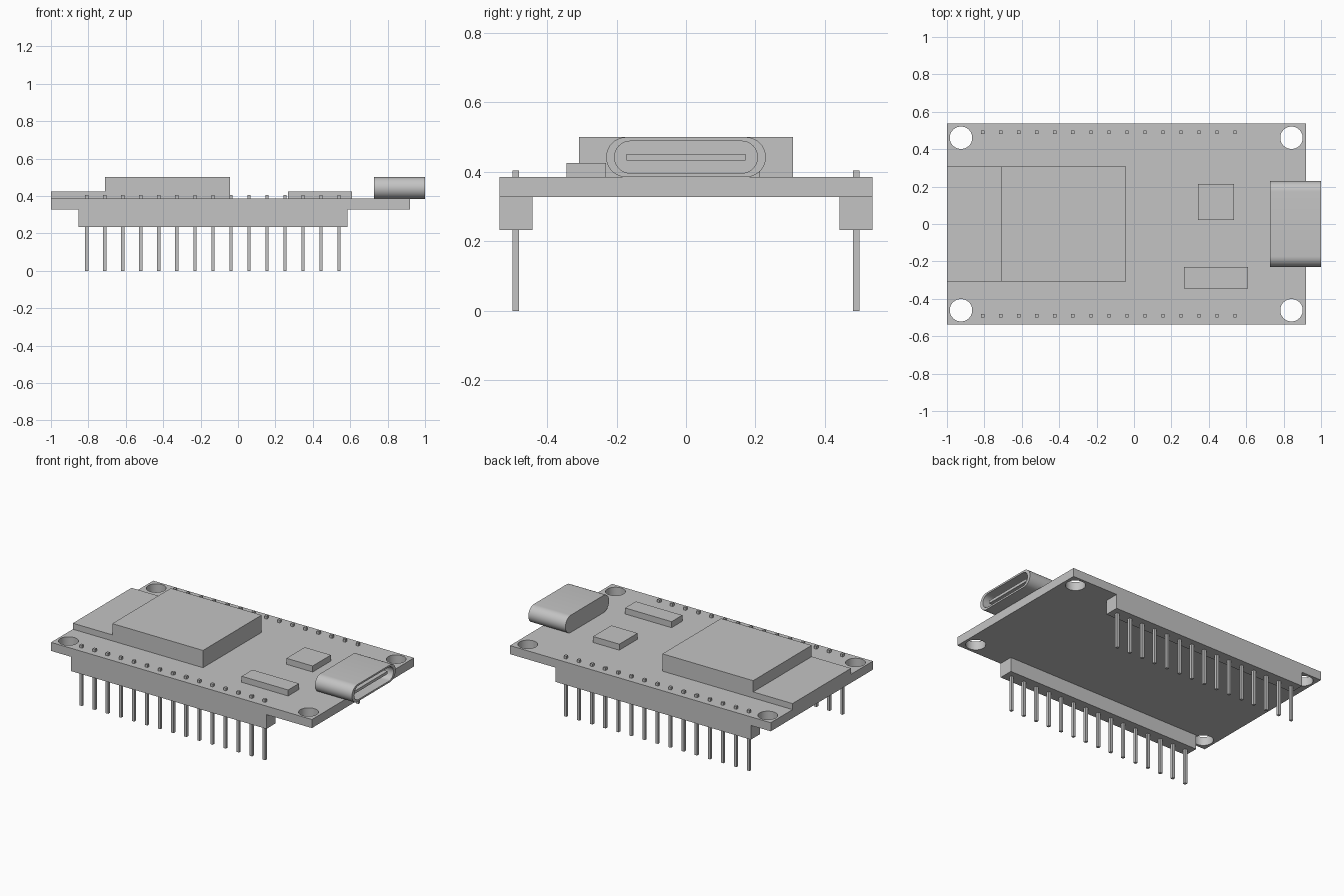
import bpy, bmesh, math
from mathutils import Matrix, Vector

cube = bpy.data.objects.get("Cube")
if cube:
    bpy.data.objects.remove(cube, do_unlink=True)

# Single flat grey
GREY = (0.55, 0.55, 0.55, 1)
grey = bpy.data.materials.new("plain_grey")
grey.use_nodes = True
grey.diffuse_color = GREY
grey.node_tree.nodes["Principled BSDF"].inputs["Base Color"].default_value = GREY

BOARD_BOTTOM, BOARD_TOP = 0.328, 0.385
HALF_WIDTH = 0.537


def finish(name, bm):
    bmesh.ops.recalc_face_normals(bm, faces=bm.faces)
    mesh = bpy.data.meshes.new(name)
    bm.to_mesh(mesh)
    bm.free()
    mesh.materials.append(grey)
    obj = bpy.data.objects.new(name, mesh)
    bpy.context.scene.collection.objects.link(obj)
    return obj


def add_box(bm, x, y, z):
    """Add a box given its (low, high) range on each axis."""
    ranges = (x, y, z)
    centre = Vector([(a + b) / 2 for a, b in ranges])
    size = [abs(b - a) for a, b in ranges]
    bmesh.ops.create_cube(bm, size=1,
                          matrix=Matrix.Translation(centre) @ Matrix.Diagonal((*size, 1)))


def box(name, x, y, z):
    bm = bmesh.new()
    add_box(bm, x, y, z)
    return finish(name, bm)


def smooth(obj):
    bpy.ops.object.select_all(action='DESELECT')
    obj.select_set(True)
    bpy.context.view_layer.objects.active = obj
    bpy.ops.object.shade_smooth_by_angle(angle=math.radians(30))


# Circuit board with four mounting holes
board = box("circuit_board", (-1, 0.92), (-HALF_WIDTH, HALF_WIDTH), (BOARD_BOTTOM, BOARD_TOP))
bm = bmesh.new()
for x in (-0.925, 0.842):
    for y in (-0.461, 0.461):
        bmesh.ops.create_cone(bm, cap_ends=True, segments=48, radius1=0.06, radius2=0.06,
                              depth=0.3, matrix=Matrix.Translation((x, y, BOARD_TOP)))
cutter = finish("hole_cutter", bm)
cutter.hide_render = True
holes = board.modifiers.new("mounting_holes", 'BOOLEAN')
holes.operation = 'DIFFERENCE'
holes.solver = 'EXACT'
holes.object = cutter
bpy.ops.object.select_all(action='DESELECT')
board.select_set(True)
bpy.context.view_layer.objects.active = board
bpy.ops.object.modifier_apply(modifier=holes.name)
bpy.data.objects.remove(cutter, do_unlink=True)
smooth(board)

# Pin headers: a strip and a row of square pins on each long edge
PIN_COUNT, PIN_START, PIN_PITCH, PIN_HALF = 15, -0.808, 0.0963, 0.009
for side, label in ((-1, "front"), (1, "back")):
    box(label + "_header_strip", (-0.853, 0.585),
        (side * 0.442, side * HALF_WIDTH), (0.233, BOARD_BOTTOM))
    bm = bmesh.new()
    pin_y = side * 0.49
    for i in range(PIN_COUNT):
        pin_x = PIN_START + i * PIN_PITCH
        add_box(bm, (pin_x - PIN_HALF, pin_x + PIN_HALF),
                (pin_y - PIN_HALF, pin_y + PIN_HALF), (0, 0.404))
    finish(label + "_header_pins", bm)

# Radio module and chips on top of the board
box("antenna_plate", (-1, -0.71), (-0.308, 0.308), (BOARD_TOP, 0.425))
box("module_shield", (-0.71, -0.042), (-0.308, 0.308), (BOARD_TOP, 0.5))
box("square_chip", (0.342, 0.535), (0.021, 0.213), (BOARD_TOP, 0.425))
box("long_chip", (0.268, 0.61), (-0.344, -0.231), (BOARD_TOP, 0.425))

# Connector shell: stadium rings skinned outside, over the rim and into the cavity
PORT_Z = 0.4425


def stadium(bm, x, half_width, radius, steps=16):
    ring = []
    for side in (1, -1):
        for i in range(steps + 1):
            a = side * math.pi / 2 - math.pi / 2 + math.pi * (i / steps - 0.5) + (
                math.pi / 2 - side * math.pi / 2) * 2
            y = side * (half_width - radius) + radius * math.cos(a)
            ring.append(bm.verts.new((x, y, PORT_Z + radius * math.sin(a))))
    return ring


bm = bmesh.new()
rings = [stadium(bm, x, w, r) for x, w, r in
         ((0.727, 0.23, 0.0575), (1, 0.23, 0.0575), (1, 0.206, 0.046), (0.77, 0.206, 0.046))]
for a, b in zip(rings, rings[1:]):
    for i in range(len(a)):
        j = (i + 1) % len(a)
        bm.faces.new((a[i], a[j], b[j], b[i]))
bm.faces.new(rings[0])
bm.faces.new(rings[-1])
smooth(finish("connector_shell", bm))

# Contact tongue inside the connector
box("connector_tongue", (0.765, 0.98), (-0.172, 0.172), (PORT_Z - 0.009, PORT_Z + 0.009))
